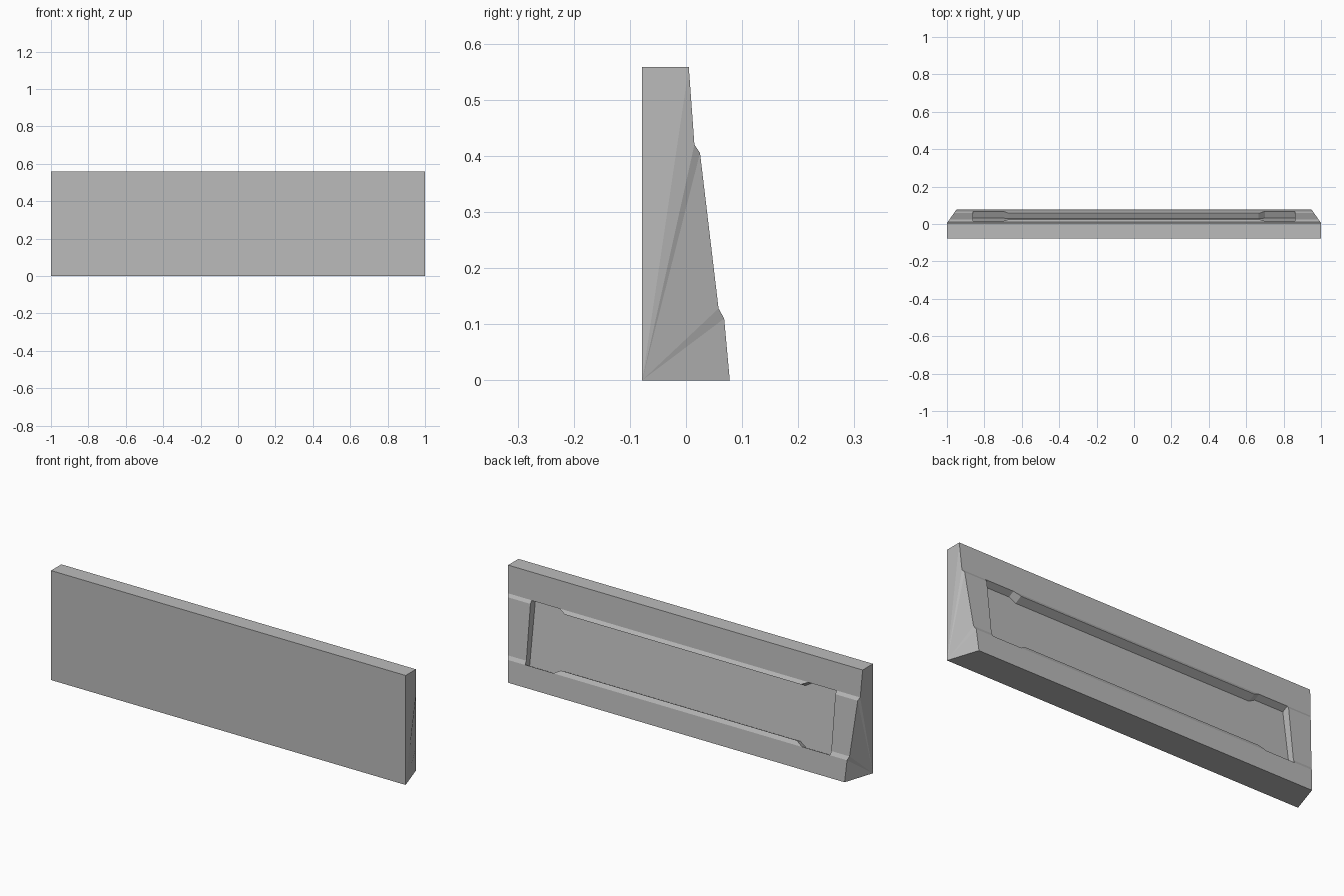
import bpy, bmesh

cube = bpy.data.objects.get("Cube")
if cube:
    bpy.data.objects.remove(cube, do_unlink=True)

grey = bpy.data.materials.new("plain grey")
grey.use_nodes = True
grey.diffuse_color = (0.5, 0.5, 0.5, 1)
grey.node_tree.nodes["Principled BSDF"].inputs["Base Color"].default_value = (0.5, 0.5, 0.5, 1)

HEIGHT = 0.558
FRONT = -0.078
# Stepped back profile (y, z), bottom to top
BACK = [(0.078, 0), (0.068, 0.11), (0.058, 0.128),
        (0.025, 0.405), (0.015, 0.42), (0.005, HEIGHT)]


def make_object(name, bm):
    bmesh.ops.recalc_face_normals(bm, faces=bm.faces)
    mesh = bpy.data.meshes.new(name)
    bm.to_mesh(mesh)
    bm.free()
    mesh.materials.append(grey)
    obj = bpy.data.objects.new(name, mesh)
    bpy.context.collection.objects.link(obj)
    return obj


# Panel: profile swept along x, ends drawn in towards the bottom of the back
bm = bmesh.new()
ends = []
for s in (-1, 1):
    ring = [bm.verts.new((s, FRONT, 0))]
    for y, z in BACK:
        ring.append(bm.verts.new((s * (1 - 0.051 * (0.078 - 0.005 - (0.078 - y)) / 0.073), y, z)))
    ring.append(bm.verts.new((s, FRONT, HEIGHT)))
    for a, b in zip(ring[1:], ring[2:]):
        bm.faces.new((ring[0], a, b))
    ends.append(ring)
n = len(ends[0])
for i in range(n):
    j = (i + 1) % n
    bm.faces.new((ends[0][i], ends[0][j], ends[1][j], ends[1][i]))
panel = make_object("wall_panel", bm)

# Recess outline: taller at both ends, narrower in the middle (x, y, z)
top = [(0.86, 0.0155, 0.419), (0.70, 0.0155, 0.419), (0.665, 0.026, 0.403)]
bottom = [(0.665, 0.0575, 0.130), (0.70, 0.0675, 0.111), (0.86, 0.0675, 0.111)]
outline = (top + [(-x, y, z) for x, y, z in reversed(top)]
           + [(-x, y, z) for x, y, z in reversed(bottom)] + bottom)

# Cutter slants down into the panel and has a flat floor
DY, DZ, SLOPE, BASE = -0.033, -0.018, 0.1465, 0.0804


def on_plane(p, depth):
    """Slide p along the slanted direction to a plane at the given depth."""
    x, y, z = p
    t = depth + (BASE - SLOPE * z - y) / (DY + SLOPE * DZ)
    return (x, y + t * DY, z + t * DZ)


bm = bmesh.new()
outer = [bm.verts.new(on_plane(p, -1)) for p in outline]
inner = [bm.verts.new(on_plane(p, 1)) for p in outline]
bm.faces.new(outer)
bm.faces.new(inner)
for i in range(len(outline)):
    j = (i + 1) % len(outline)
    bm.faces.new((outer[i], outer[j], inner[j], inner[i]))
cutter = make_object("recess_cutter", bm)
cutter.hide_render = True

cut = panel.modifiers.new("recess", 'BOOLEAN')
cut.operation = 'DIFFERENCE'
cut.solver = 'EXACT'
cut.object = cutter
bpy.context.view_layer.objects.active = panel
panel.select_set(True)
bpy.ops.object.modifier_apply(modifier=cut.name)
bpy.data.objects.remove(cutter, do_unlink=True)
